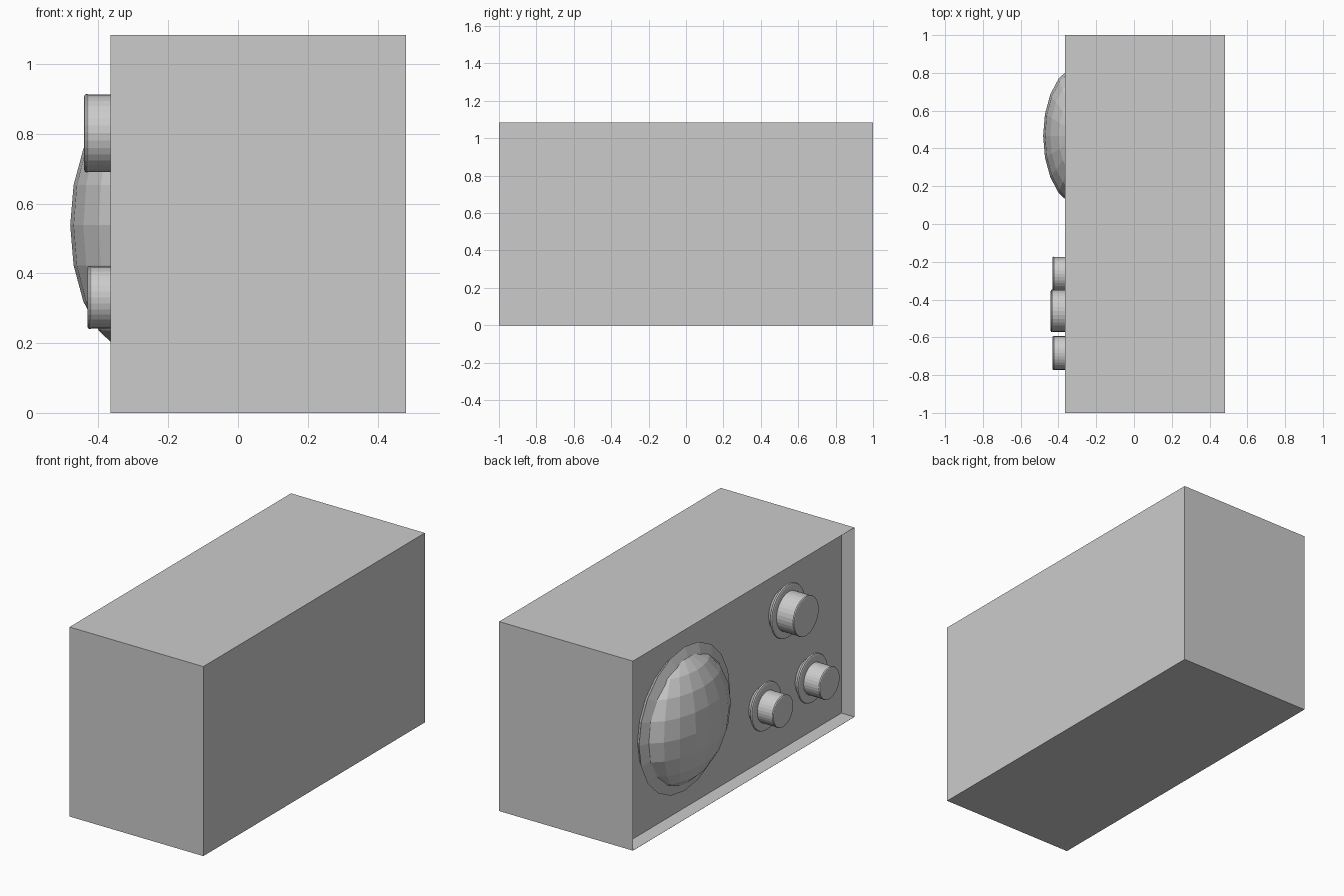
import bpy, bmesh, math
from mathutils import Matrix, Vector

if "Cube" in bpy.data.objects:
    bpy.data.objects.remove(bpy.data.objects["Cube"])

FRONT, BACK = -0.365, 0.481     # open face and rear of the cabinet
PANEL = -0.283                  # recessed control panel
HEIGHT = 1.083
DOME_Y, DOME_Z = 0.467, 0.538


def finish(bm, name):
    bmesh.ops.recalc_face_normals(bm, faces=bm.faces)
    mesh = bpy.data.meshes.new(name)
    bm.to_mesh(mesh)
    bm.free()
    obj = bpy.data.objects.new(name, mesh)
    bpy.context.collection.objects.link(obj)
    return obj


def lathe(name, profile, y, z, sides):
    """Revolve (x, radius) points around an x-parallel axis through y, z."""
    bm = bmesh.new()
    verts = [bm.verts.new((x, y + r, z)) for x, r in profile]
    edges = [bm.edges.new(pair) for pair in zip(verts, verts[1:])]
    bmesh.ops.spin(bm, geom=verts + edges, cent=(0, y, z), axis=(1, 0, 0),
                   angle=math.tau, steps=sides, use_duplicate=False)
    bmesh.ops.remove_doubles(bm, verts=bm.verts, dist=1e-5)
    return finish(bm, name)


# Cabinet with thin walls around a recessed panel
bm = bmesh.new()
bmesh.ops.create_cube(bm, size=1, matrix=Matrix.Translation(
    ((FRONT + BACK) / 2, 0, HEIGHT / 2)) @ Matrix.Diagonal((BACK - FRONT, 2, HEIGHT, 1)))
face = min(bm.faces, key=lambda f: f.calc_center_median().x)
bmesh.ops.inset_region(bm, faces=[face], thickness=0.001)
inner = bmesh.ops.extrude_discrete_faces(bm, faces=[face])["faces"][0]
bmesh.ops.translate(bm, verts=inner.verts, vec=(PANEL - FRONT, 0, 0))
finish(bm, "cabinet")

# Faceted speaker dome: front half of a flattened sphere
bm = bmesh.new()
bmesh.ops.create_uvsphere(bm, u_segments=20, v_segments=10, radius=1,
    matrix=Matrix.Translation((PANEL, DOME_Y, DOME_Z)) @ Matrix.Diagonal((0.198, 0.373, 0.373, 1)))
bmesh.ops.bisect_plane(bm, geom=bm.verts[:] + bm.edges[:] + bm.faces[:],
    plane_co=Vector((PANEL, 0, 0)), plane_no=Vector((1, 0, 0)), clear_outer=True)
finish(bm, "speaker_dome")

# Shallow sloping speaker surround
lathe("speaker_surround", [(PANEL, 0.375), (-0.318, 0.412), (-0.345, 0.345)],
      DOME_Y, DOME_Z, 20)

# Knobs and their collars: y, z, knob radius, collar radius, tip
knobs = [("large_knob", -0.46, 0.802, 0.111, 0.153, -0.441),
         ("small_knob_inner", -0.264, 0.331, 0.089, 0.137, -0.432),
         ("small_knob_outer", -0.683, 0.331, 0.089, 0.137, -0.432)]
for name, y, z, r, collar, tip in knobs:
    lathe(name, [(PANEL, r), (tip + 0.012, r), (tip + 0.008, r + 0.002),
                 (tip + 0.002, r), (tip, r - 0.006), (tip, 0)], y, z, 32)
    lathe(name + "_collar", [(PANEL, collar - 0.035), (-0.318, collar), (-0.325, collar - 0.003),
                             (-0.328, collar - 0.012), (-0.328, r - 0.005)], y, z, 32)
